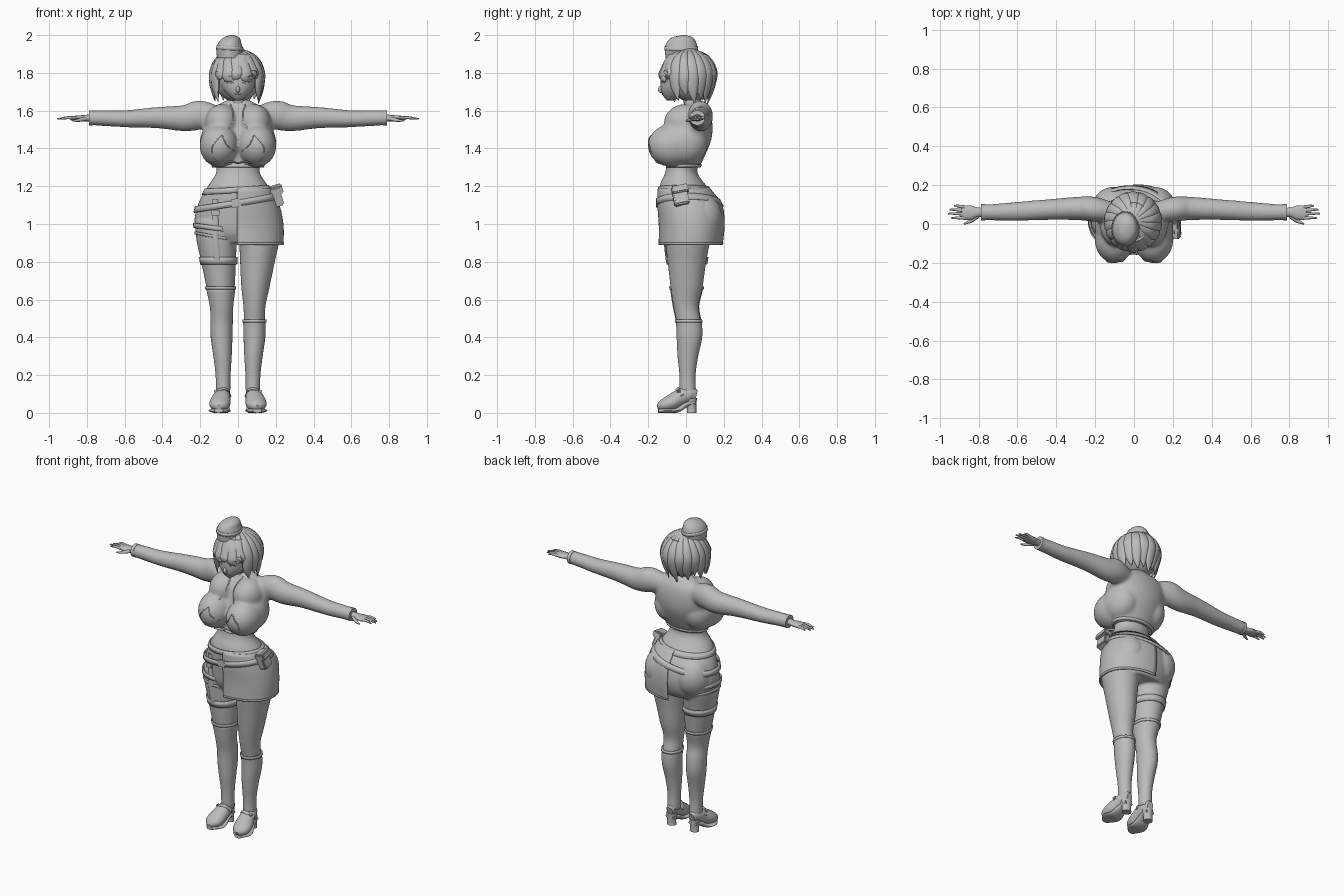
import bpy, bmesh, math, random
from mathutils import Vector, Matrix

random.seed(4)
if "Cube" in bpy.data.objects:
    bpy.data.objects.remove(bpy.data.objects["Cube"], do_unlink=True)
grey = bpy.data.materials.new("plain_grey")
grey.use_nodes = True
grey.diffuse_color = (0.5, 0.5, 0.5, 1)
grey.node_tree.nodes["Principled BSDF"].inputs["Base Color"].default_value = grey.diffuse_color

def finish(name, bm, angle=50):
    bmesh.ops.recalc_face_normals(bm, faces=bm.faces)
    mesh = bpy.data.meshes.new(name)
    bm.to_mesh(mesh)
    bm.free()
    mesh.materials.append(grey)
    mesh.shade_smooth()
    mesh.set_sharp_from_angle(angle=math.radians(angle))
    obj = bpy.data.objects.new(name, mesh)
    bpy.context.collection.objects.link(obj)
    return obj

def fuse(name, parts, voxel, rounds):
    """Melt overlapping solids into one soft skin."""
    bm = bmesh.new()
    for part in parts:
        bm.from_mesh(part.data)
        bpy.data.objects.remove(part, do_unlink=True)
    obj = finish(name, bm)
    remesh = obj.modifiers.new("union", "REMESH")
    remesh.mode, remesh.voxel_size, remesh.use_smooth_shade = "VOXEL", voxel, True
    soften = obj.modifiers.new("soften", "SMOOTH")
    soften.factor, soften.iterations = 0.5, rounds

def grid(name, rings, wrap=True, caps=True):
    """Skin a list of point rings."""
    bm = bmesh.new()
    rows = [[bm.verts.new(p) for p in ring] for ring in rings]
    n = len(rows[0])
    for low, high in zip(rows, rows[1:]):
        for j in range(n if wrap else n - 1):
            k = (j + 1) % n
            bm.faces.new((low[j], low[k], high[k], high[j]))
    for row in (rows[0], rows[-1]) if caps else ():
        bm.faces.new(row)
    return finish(name, bm)

def at(prof, t):
    """Smoothly interpolate the rows of a profile; the first column is the key."""
    t = max(prof[0][0], min(prof[-1][0], t))
    i = max(k for k in range(len(prof) - 1) if prof[k][0] <= t)
    a, b = prof[i], prof[i + 1]
    before, after = prof[max(i - 1, 0)], prof[min(i + 2, len(prof) - 1)]
    span = b[0] - a[0]
    u = (t - a[0]) / span
    row = []
    for c in range(1, len(a)):
        m = (b[c] - before[c]) / (b[0] - before[0]) * span
        k = (after[c] - a[c]) / (after[0] - a[0]) * span
        d = b[c] - a[c]
        row.append(a[c] + u * (m + u * (3 * d - 2 * m - k + u * (m + k - 2 * d))))
    return row

def shell(name, prof, low, high, grow=0.0, tilt=0.0, rows=2, arc=None, side=1, solid=False, power=2.0):
    """Stack of ellipses (key z; centre x, y; radius x, y), solid or as a thin wrap."""
    n = 40
    start, end = arc or (0, 360)
    angles = [math.radians(start + (end - start) * j / n) for j in range(n + 1 if arc else n)]
    rings = []
    for i in range(rows):
        rings.append([])
        for a in angles:
            z = low + (high - low) * i / (rows - 1) + tilt * math.cos(a)
            cx, cy, rx, ry = at(prof, z)
            c, s = [math.copysign(abs(f(a)) ** (2 / power), f(a)) for f in (math.cos, math.sin)]
            rings[-1].append((side * (cx + (rx + grow) * c), cy + (ry + grow) * s, z))
    obj = grid(name, rings, wrap=not arc, caps=solid)
    if not solid:
        mod = obj.modifiers.new("thickness", "SOLIDIFY")
        mod.thickness, mod.offset = 0.007, 0
    return obj

def tube(name, pts, radii, up=(0, 0, 1), centre=None, side=1, n=12, fine=4):
    """Tapered tube along a smooth path; each radius is (width, height)."""
    prof = [(i, *p, *r) for i, (p, r) in enumerate(zip(pts, radii))]
    rings = []
    for i in range((len(pts) - 1) * fine + 1):
        x, y, z, w, h = at(prof, i / fine)
        ahead = Vector(at(prof, i / fine + 0.05)[:3]) - Vector(at(prof, i / fine - 0.05)[:3])
        p = Vector((x, y, z))
        across = ahead.cross(p - Vector(centre) if centre else Vector(up)).normalized()
        normal = across.cross(ahead).normalized()
        turn = [2 * math.pi * j / n for j in range(n)]
        ring = [p + across * w * math.cos(a) + normal * h * math.sin(a) for a in turn]
        rings.append([(side * q.x, q.y, q.z) for q in ring])
    return grid(name, rings)

def ball(name, centre, radius, side=1):
    bm = bmesh.new()
    place = Matrix.LocRotScale(Vector((side * centre[0], *centre[1:])), None, Vector(radius))
    bmesh.ops.create_uvsphere(bm, u_segments=32, v_segments=20, radius=1, matrix=place)
    return finish(name, bm)

def box(name, centre, size, turn=0.0, lean=0.0):
    bm = bmesh.new()
    spin = Matrix.Rotation(turn, 3, "Y") @ Matrix.Rotation(lean, 3, "X")
    bmesh.ops.create_cube(bm, size=1, matrix=Matrix.LocRotScale(Vector(centre), spin, Vector(size)))
    bmesh.ops.bevel(bm, geom=bm.edges[:], offset=min(size) * 0.15, segments=2, affect="EDGES")
    return finish(name, bm, 30)

def front(prof, x, z):
    cx, cy, rx, ry = at(prof, z)
    return cy - ry * math.sqrt(max(0, 1 - ((x - cx) / rx) ** 2))

# Profiles: z, centre x, centre y, radius x, radius y
TORSO = [(1.3, 0, -.015, .13, .085), (1.36, 0, 0, .155, .1), (1.45, 0, .02, .18, .115),
         (1.53, 0, .035, .19, .105), (1.6, 0, .045, .17, .08), (1.635, 0, .045, .1, .055), (1.66, 0, .035, .05, .042)]
HIPS = [(.9, 0, .03, .2, .12), (.95, 0, .03, .222, .15), (1.03, 0, .03, .23, .163), (1.12, 0, .015, .205, .155),
        (1.2, 0, -.015, .16, .125), (1.27, 0, -.025, .116, .086), (1.34, 0, -.015, .118, .085)]
SKIRT = [(.89, 0, .025, .235, .163), (1, 0, .03, .234, .168), (1.1, 0, .02, .213, .165),
         (1.18, 0, -.008, .173, .136), (1.21, 0, -.018, .154, .12)]
LEG = [(.09, .079, .01, .034, .04), (.2, .079, .008, .036, .039), (.3, .082, .01, .045, .051),
       (.4, .087, .018, .054, .064), (.48, .087, .015, .056, .065), (.56, .087, 0, .058, .066),
       (.66, .092, .003, .074, .084), (.8, .103, .005, .092, .102), (.92, .114, .01, .107, .12),
       (1.02, .118, .02, .11, .13)]
FACE = [(1.653, 0, -.085, .014, .015), (1.68, 0, -.066, .05, .056), (1.72, 0, -.045, .083, .088),
        (1.78, 0, -.02, .102, .113), (1.85, 0, 0, .105, .122), (1.9, 0, .01, .08, .1)]
CAP = [(1.88, -.044, -.024, .068, .085), (1.93, -.044, -.025, .069, .086), (1.96, -.043, -.024, .06, .079),
       (1.984, -.036, -.02, .045, .06), (1.997, -.034, -.014, .024, .032), (2, -.034, -.012, .006, .008)]
# Chest volumes: centre, radius
BUST = [((.1, -.075, 1.415), (.103, .127, .113)), ((.085, -.005, 1.535), (.09, .112, .1)),
        ((.102, -.01, 1.43), (.1, .125, .12))]

def chest(x, z):
    depths = [front(TORSO, x, z)]
    for c, r in BUST:
        u = 1 - ((x - c[0]) / r[0]) ** 2 - ((z - c[2]) / r[2]) ** 2
        depths.append(c[1] - r[1] * math.sqrt(u) if u > 0 else 1)
    return min(depths)

def skin(x, z):
    return front(FACE, x, z)

def thigh(x, z):
    return min(front(HIPS, x, z) if z > .9 else 1, front(LEG, x, z)) - .003

def seam(name, pts, surface, width=.004, side=1, thick=.003):
    path = [(x, surface(x, z), z) for x, z in pts]
    tube(name, path, [(width, thick)] * len(path), up=(0, -1, 0), side=side, n=8, fine=6)

# Head and neck
shell("head", FACE, 1.653, 1.9, rows=22, solid=True)
tube("neck", [(0, .04, 1.58), (0, .025, 1.66), (0, 0, 1.74)], [(.05, .048), (.039, .04), (.04, .042)], up=(0, 1, 0))
ball("nose", (0, -.132, 1.712), (.011, .017, .018))
seam("mouth", [(-.018, 1.688), (0, 1.686), (.018, 1.688)], skin, .003)
jacket = [shell("torso", TORSO, 1.3, 1.66, rows=24, solid=True)]
body = [shell("pelvis", HIPS, .9, 1.34, rows=26, solid=True)]
shell("jacket_hem", TORSO, 1.3, 1.316, grow=.003)

for s, tag in ((1, "left"), (-1, "right")):
    # Chest, seat, sleeve and leg volumes
    jacket += [ball(tag + "_chest", c, r, s) for c, r in BUST]
    jacket.append(tube(tag + "_sleeve", [(.1, .055, 1.565), (.2, .075, 1.577), (.28, .08, 1.56), (.42, .075, 1.563),
                                         (.6, .065, 1.557), (.7, .061, 1.56), (.785, .06, 1.562)],
                       [(.05, .055), (.064, .077), (.061, .07), (.054, .057), (.049, .045), (.044, .042), (.041, .039)],
                       side=s, n=24))
    body.append(ball(tag + "_seat", (.107, .073, 1.035), (.112, .118, .13), s))
    body.append(shell(tag + "_leg", LEG, .09, 1.02, rows=36, side=s, solid=True))
    # Jacket edges and knot
    seam(tag + "_jacket_edge", [(.04, 1.635), (.025, 1.58), (.04, 1.52), (.1, 1.46), (.14, 1.4), (.12, 1.335)], chest, side=s)
    seam(tag + "_cup_edge", [(.085, 1.47), (.06, 1.42), (.02, 1.385)], chest, .003, s)
    tube(tag + "_bow", [(0, -.13, 1.322), (.035, -.15, 1.33), (.07, -.145, 1.322)],
         [(.006, .005), (.012, .006), (.004, .004)], side=s)
    # Cuff and hand
    tube(tag + "_cuff", [(.768, .06, 1.562), (.788, .06, 1.562)], [(.042, .04)] * 2, side=s, n=24)
    tube(tag + "_palm", [(.77, .06, 1.562), (.81, .06, 1.56), (.84, .059, 1.56), (.885, .058, 1.56)],
         [(.022, .02), (.026, .017), (.037, .015), (.036, .011)], side=s)
    for finger, y, tip in (("index", .03, .94), ("middle", .05, .957), ("ring", .068, .95), ("little", .086, .925)):
        tube(f"{tag}_{finger}_finger", [(.865, y, 1.56), (.9, y * 1.06, 1.563), (tip, y * 1.15 - .004, 1.556)],
             [(.009, .009), (.008, .008), (.004, .004)], side=s, n=8)
    tube(tag + "_thumb", [(.805, .04, 1.557), (.84, .016, 1.55), (.875, 0, 1.546)],
         [(.012, .011), (.01, .009), (.004, .004)], side=s, n=8)
    # Stocking and shoe
    top = .49 if s > 0 else .665
    shell(tag + "_stocking", LEG, .1, top, rows=24, side=s)
    shell(tag + "_stocking_rim", LEG, top - .012, top + .004, grow=.004, side=s)
    tube(tag + "_shoe", [(.08, .054, .09), (.082, .02, .098), (.086, -.03, .082), (.095, -.08, .054), (.1, -.125, .038), (.102, -.15, .028)],
         [(.02, .03), (.038, .042), (.047, .044), (.056, .042), (.047, .031), (.016, .014)], side=s, n=20)
    tube(tag + "_sole", [(.082, .05, .055), (.084, 0, .045), (.092, -.05, .014), (.098, -.1, .012), (.102, -.147, .012)],
         [(.03, .012), (.036, .016), (.05, .014), (.058, .012), (.024, .012)], side=s, n=20)
    tube(tag + "_heel", [(.082, .026, .075), (.082, .03, .03), (.082, .03, 0)],
         [(.034, .032), (.028, .025), (.029, .026)], up=(0, 1, 0), side=s, n=20)
    tube(tag + "_shoe_strap", [(.04, -.015, .09), (.06, -.04, .124), (.095, -.045, .124), (.13, -.02, .092)],
         [(.01, .005)] * 4, up=(0, -.5, 1), side=s)
    box(tag + "_shoe_buckle", (s * .118, -.038, .114), (.016, .02, .016), s * .6)
    # Eyelids and brow
    seam(tag + "_eyelid", [(.018, 1.762), (.045, 1.773), (.076, 1.764)], skin, .003, s)
    seam(tag + "_lower_lid", [(.024, 1.75), (.048, 1.745), (.072, 1.756)], skin, .002, s, .002)
    seam(tag + "_brow", [(.02, 1.792), (.045, 1.8), (.076, 1.792)], skin, .003, s, .002)
fuse("jacket", jacket, .008, 14)
fuse("body", body, .007, 5)

# Hair: a scalp with tapered locks running down from the crown
ball("scalp", (-.005, .03, 1.785), (.128, .122, .14))
HEAD = (-.005, .013, 1.775)

def dome(a, phi, z=None, scale=1.0):
    r = math.sin(math.radians(phi)) * scale
    height = HEAD[2] + .15 * math.cos(math.radians(phi)) if z is None else z
    return (HEAD[0] + .133 * r * math.cos(a), HEAD[1] + .139 * r * math.sin(a), height)

for k in range(18):
    a = math.pi * (k + .5) / 9
    facing = math.sin(a)
    fringe = facing < -.62
    end = (1.765 if fringe else 1.645) + .025 * (k % 2) + random.uniform(-.012, .012)
    pull, swirl = (1.02, .22) if fringe else (.92 - .2 * max(0, facing), .1)
    mid = (HEAD[2] + .02 + end) / 2
    tube(f"hair_lock_{k + 1}", [dome(a - swirl, 8), dome(a - swirl / 2, 45), dome(a, 78),
                                dome(a, 90, mid, (1 + pull) / 2 + .02), dome(a + swirl, 90, end, pull)],
         [(.01, .008), (.027, .014), (.036, .018), (.029, .015), (.002, .002)], centre=HEAD, n=10)
shell("cap", CAP, 1.88, 2, rows=16, solid=True)
shell("cap_band", CAP, 1.92, 1.94, tilt=-.004)

# Half skirt on the left, belts and pouch
shell("half_skirt", SKIRT, .89, 1.19, grow=.003, rows=16, arc=(-91, 91), power=2.2)
shell("skirt_hem", SKIRT, .892, .902, grow=.005, arc=(-91, 91), power=2.2)
shell("waistband", SKIRT, 1.165, 1.195, grow=.003, tilt=.01)
shell("slanted_belt", SKIRT, 1.095, 1.128, grow=.009, tilt=.035, power=2.1)
box("belt_buckle", (-.01, -.152, 1.112), (.05, .014, .045), -.15)
box("pouch", (.205, -.03, 1.15), (.05, .08, .105), -.3, .2)
box("pouch_flap", (.207, -.032, 1.182), (.058, .088, .04), -.3, .2)

# Harness on the right thigh
shell("shorts_hem", LEG, .925, .94, grow=.003, tilt=.02, side=-1)
shell("upper_thigh_band", LEG, .965, .99, grow=.007, tilt=.015, side=-1)
shell("lower_thigh_band", LEG, .785, .825, grow=.004, side=-1)
seam("harness_strap", [(.12, 1.13), (.12, 1.03), (.12, .95), (.115, .87), (.108, .8)], thigh, .018, -1, .006)
box("harness_buckle", (-.12, -.125, 1.06), (.042, .014, .03))
